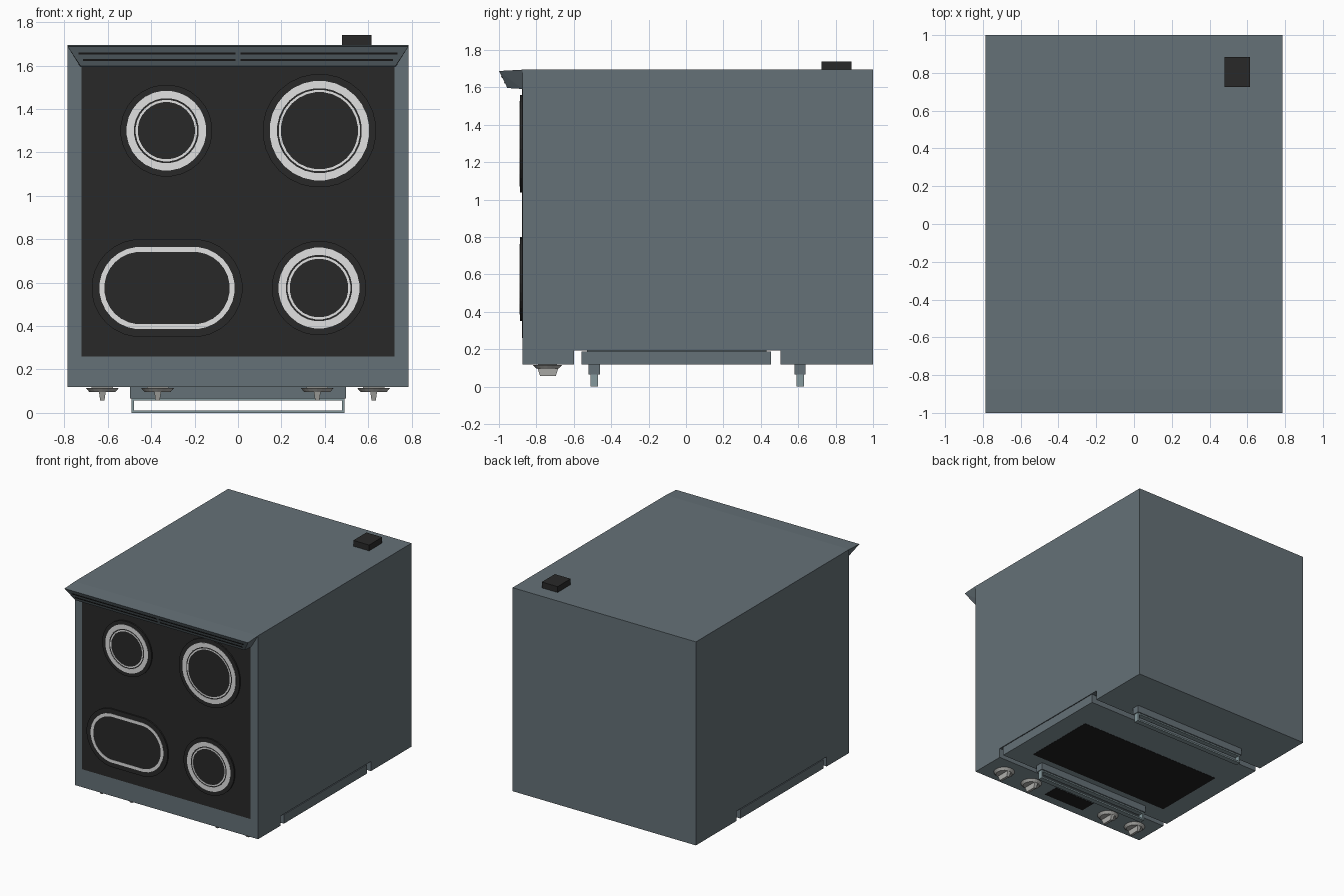
import bpy, bmesh, math
from mathutils import Vector

if "Cube" in bpy.data.objects:
    bpy.data.objects.remove(bpy.data.objects["Cube"])


def mat(name, r, g, b):
    m = bpy.data.materials.new(name)
    m.diffuse_color = (r, g, b, 1)
    m.use_nodes = True
    m.node_tree.nodes["Principled BSDF"].inputs["Base Color"].default_value = m.diffuse_color
    return m


STEEL = mat("blue_grey_enamel", 0.13, 0.165, 0.185)
PANEL = mat("lighter_front_panel", 0.24, 0.31, 0.34)
BLACK = mat("black_glass", 0.022, 0.022, 0.022)
DARK = mat("dark_window", 0.014, 0.014, 0.014)
WHITE = mat("pale_ring", 0.75, 0.75, 0.75)
SILVER = mat("silver_knob", 0.45, 0.45, 0.43)
HANDLE = mat("pale_handle", 0.24, 0.32, 0.34)


def finish(name, bm, material, below=None):
    # "below" colours the faces that point down
    bmesh.ops.recalc_face_normals(bm, faces=bm.faces)
    if below:
        for f in bm.faces:
            f.material_index = int(f.normal.z < -0.9)
    me = bpy.data.meshes.new(name)
    bm.to_mesh(me)
    bm.free()
    me.materials.append(material)
    if below:
        me.materials.append(below)
    ob = bpy.data.objects.new(name, me)
    bpy.context.collection.objects.link(ob)
    return ob


def box(name, x, y, z, material, below=None):
    bm = bmesh.new()
    bmesh.ops.create_cube(bm, size=1)
    for v in bm.verts:
        v.co = Vector([(a + b) / 2 + c * (b - a) for (a, b), c in zip((x, y, z), v.co)])
    return finish(name, bm, material, below)


def outline(cx, cz, r, half, n=28):
    # circle, or a stadium when half > 0
    pts = []
    for i in range(n):
        a = 2 * math.pi * (i + 0.5) / n
        off = half if math.cos(a) > 0 else -half
        pts.append((cx + off + r * math.cos(a), cz + r * math.sin(a)))
    return pts


def ring(name, cx, cz, r_out, r_in, half, y0, y1, material):
    # flat ring facing -y, or a solid disc when r_in is 0
    bm = bmesh.new()

    def loop(r, y):
        return [bm.verts.new((px, y, pz)) for px, pz in outline(cx, cz, r, half)]

    def bridge(a, b):
        for i in range(len(a)):
            j = (i + 1) % len(a)
            bm.faces.new((a[i], a[j], b[j], b[i]))

    front, back = loop(r_out, y0), loop(r_out, y1)
    bridge(front, back)
    if r_in:
        inner_front, inner_back = loop(r_in, y0), loop(r_in, y1)
        bridge(front, inner_front)
        bridge(inner_front, inner_back)
        bridge(back, inner_back)
    else:
        bm.faces.new(front)
        bm.faces.new(back)
    return finish(name, bm, material)


# Body: cabinet, control panel, drawer
W = 0.785
box("cabinet", (-W, W), (-0.875, 1.0), (0.195, 1.695), STEEL)
box("control_panel", (-W, W), (-0.875, -0.6), (0.12, 0.195), STEEL, PANEL)
box("drawer_front", (-W, W), (0.505, 1.0), (0.12, 0.195), STEEL, PANEL)

# Oven door with window
box("oven_door", (-W, W), (-0.56, 0.455), (0.12, 0.189), STEEL, PANEL)
box("door_mount", (-0.74, 0.74), (-0.53, 0.43), (0.18, 0.2), STEEL)
box("door_window", (-0.625, 0.625), (-0.41, 0.185), (0.1185, 0.122), DARK)

# Cooktop glass
box("cooktop_glass", (-0.72, 0.72), (-0.877, -0.87), (0.26, 1.592), BLACK)

# Burners: raised disc, broad pale ring, thin inner ring
for tag, cx, cz, r, rim, half in (
        ("upper_left", -0.33, 1.30, 0.184, 0.212, 0),
        ("upper_right", 0.375, 1.30, 0.23, 0.262, 0),
        ("lower_right", 0.373, 0.575, 0.187, 0.218, 0),
        ("lower_left", -0.327, 0.575, 0.19, 0.226, 0.122)):
    ring(tag + "_burner_disc", cx, cz, rim, 0, half, -0.888, -0.876, BLACK)
    ring(tag + "_burner_ring", cx, cz, r, r - (0.023 if half else 0.034), half,
         -0.890, -0.886, WHITE)
    if not half:
        ring(tag + "_thin_ring", cx, cz, r - 0.042, r - 0.052, 0, -0.890, -0.886, WHITE)

# Rear vent trim: mitred wedge
bm = bmesh.new()
for s in (-1, 1):
    for x, y, z in ((W, -1.0, 1.688), (W, -0.875, 1.695), (0.725, -0.875, 1.592),
                    (0.725, -0.955, 1.597)):
        bm.verts.new((s * x, y, z))
bmesh.ops.convex_hull(bm, input=bm.verts)
finish("vent_trim", bm, STEEL)

# Vent slots on the sloping trim face
for s in (-1, 1):
    for z, end in ((1.655, 0.735), (1.625, 0.715)):
        bm = bmesh.new()
        for x in (0.012, end):
            for zz in (z - 0.005, z + 0.005):
                y = -0.955 - 0.045 * (zz - 1.597) / 0.091
                for d in (-0.002, 0.004):
                    bm.verts.new((s * x, y + d, zz))
        bmesh.ops.convex_hull(bm, input=bm.verts)
        finish("vent_slot", bm, DARK)

# Handles of door and drawer
for tag, y in (("door", -0.49), ("drawer", 0.61)):
    box(tag + "_handle_base", (-0.497, 0.497), (y - 0.03, y + 0.03), (0.066, 0.122), STEEL, PANEL)
    box(tag + "_handle_bar", (-0.49, 0.49), (y - 0.02, y + 0.02), (0.0, 0.012), HANDLE)
    box(tag + "_handle_top", (-0.49, 0.49), (y - 0.02, y + 0.02), (0.056, 0.068), HANDLE)
    for s in (-1, 1):
        box(tag + "_handle_post", sorted((s * 0.478, s * 0.49)), (y - 0.02, y + 0.02),
            (0.01, 0.06), HANDLE)

# Control knobs: flared dial and tapered grip
for x in (-0.625, -0.37, 0.365, 0.625):
    bm = bmesh.new()
    bmesh.ops.create_cone(bm, cap_ends=True, segments=20, radius1=0.06, radius2=0.077, depth=0.018)
    bmesh.ops.translate(bm, vec=(x, -0.74, 0.106), verts=bm.verts)
    finish("knob_dial", bm, SILVER)
    box("knob_stem", (x - 0.05, x + 0.05), (-0.79, -0.69), (0.112, 0.121), SILVER)
    bm = bmesh.new()
    for a, b, z in ((0.016, 0.056, 0.1), (0.01, 0.042, 0.058)):
        for sx in (-1, 1):
            for sy in (-1, 1):
                bm.verts.new((x + sx * a, -0.738 + sy * b, z))
    bmesh.ops.convex_hull(bm, input=bm.verts)
    finish("knob_grip", bm, SILVER)

# Display
box("display", (-0.18, 0.18), (-0.805, -0.675), (0.1185, 0.122), DARK)

# Cable box on the back
box("cable_box", (0.48, 0.615), (0.725, 0.885), (1.69, 1.74), BLACK)
